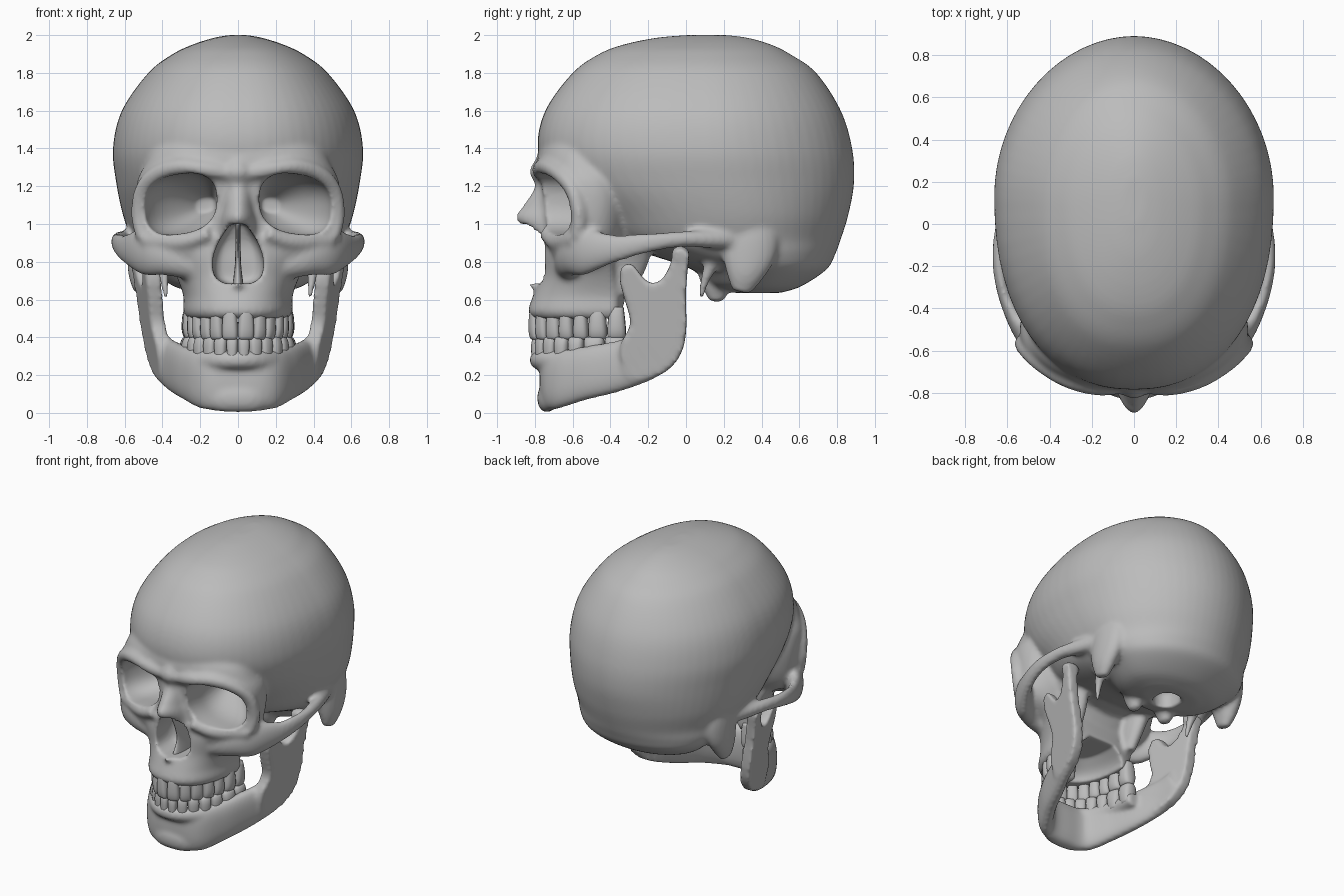
import bpy, bmesh, math
from mathutils import Vector

if "Cube" in bpy.data.objects:
    bpy.data.objects.remove(bpy.data.objects["Cube"])

bone = bpy.data.materials.new("bone grey")
bone.use_nodes = True
grey = (0.5, 0.5, 0.5, 1)
bone.diffuse_color = grey
bone.node_tree.nodes["Principled BSDF"].inputs["Base Color"].default_value = grey


def spline(points, steps=6):
    """Catmull-Rom samples through tuples of any length."""
    pts = [Vector(p) for p in points]
    pts = [pts[0] * 2 - pts[1]] + pts + [pts[-1] * 2 - pts[-2]]
    out = []
    for a, b, c, d in zip(pts, pts[1:], pts[2:], pts[3:]):
        for i in range(steps):
            t = i / steps
            out.append(b + (c - a) * (t / 2) + (a * 2 - b * 5 + c * 4 - d) * (t * t / 2)
                       + (b * 3 - a - c * 3 + d) * (t ** 3 / 2))
    return out + [pts[-2]]


def unit_ring(n, count=64):
    """Superellipse outline."""
    def power(v):
        return math.copysign(abs(v) ** (2 / n), v)
    angles = [math.tau * i / count for i in range(count)]
    return [(power(math.cos(a)), power(math.sin(a))) for a in angles]


def skin(bm, rings):
    rows = [[bm.verts.new(p) for p in ring] for ring in rings]
    for low, high in zip(rows, rows[1:]):
        for i in range(len(low)):
            j = (i + 1) % len(low)
            bm.faces.new((low[i], low[j], high[j], high[i]))
    bm.faces.new(rows[0][::-1])
    bm.faces.new(rows[-1])


def slices(bm, sections, n=2.3, back_n=2.3, widest=0.55):
    """Stack of egg outlines: height, front, back, half width."""
    outline = unit_ring(back_n)[:32] + unit_ring(n)[32:]
    rings = []
    for z, front, back, w in spline(sections):
        mid = front + widest * (back - front)
        rings.append([(w * c, mid + s * (back - mid if s > 0 else mid - front), z)
                      for c, s in outline])
    skin(bm, rings)


def tube(bm, path, ref=(0, 0, 1), n=2, steps=6):
    """Sweep along x, y, z with side radius and upward radius."""
    samples = spline(path, steps)
    centres = [Vector(p[:3]) for p in samples]
    rings = []
    for i, p in enumerate(samples):
        along = centres[min(i + 1, len(centres) - 1)] - centres[max(i - 1, 0)]
        side = along.cross(Vector(ref)).normalized()
        up = side.cross(along).normalized()
        rings.append([centres[i] + side * p[3] * c + up * p[4] * s
                      for c, s in unit_ring(n, 24)])
    skin(bm, rings)


def mirror(bm):
    source = list(bm.verts) + list(bm.edges) + list(bm.faces)
    copy = bmesh.ops.duplicate(bm, geom=source)["geom"]
    for item in copy:
        if isinstance(item, bmesh.types.BMVert):
            item.co.x *= -1


def make(name, bm):
    bmesh.ops.recalc_face_normals(bm, faces=bm.faces)
    mesh = bpy.data.meshes.new(name)
    bm.to_mesh(mesh)
    bm.free()
    mesh.materials.append(bone)
    mesh.shade_smooth()
    obj = bpy.data.objects.new(name, mesh)
    bpy.context.collection.objects.link(obj)
    return obj


def fuse(obj, voxel, relax, cutters=()):
    """Merge overlapping volumes, carve hollows, soften and bake."""
    def remesh(size):
        mod = obj.modifiers.new("fuse", "REMESH")
        mod.mode, mod.voxel_size, mod.use_smooth_shade = "VOXEL", size, True
    remesh(voxel)
    for cutter in cutters:
        cutter.hide_render = True
        mod = obj.modifiers.new("carve", "BOOLEAN")
        mod.operation, mod.solver, mod.object = "DIFFERENCE", "EXACT", cutter
    if cutters:
        remesh(voxel * 0.8)
    mod = obj.modifiers.new("soften", "SMOOTH")
    mod.factor, mod.iterations = 0.5, relax
    graph = bpy.context.evaluated_depsgraph_get()
    mesh = bpy.data.meshes.new_from_object(obj.evaluated_get(graph))
    obj.modifiers.clear()
    obj.data = mesh
    mesh.materials.clear()
    mesh.materials.append(bone)
    mesh.shade_smooth()
    for cutter in cutters:
        bpy.data.objects.remove(cutter)


def arch(a, b, back=-0.32, centre=-0.38):
    """Half of a dental arch, from the midline backwards."""
    curve = [Vector((a * math.sin(t), centre - b * math.cos(t), 0))
             for t in (math.pi / 2 * i / 60 for i in range(61))]
    return curve + [Vector((a, back, 0))]


# Paired parts of the skull, built on the left and mirrored
skull = bmesh.new()
# brow ridge running down to the cheek
brow = [(.05, -.765, 1.27), (.17, -.775, 1.29), (.31, -.74, 1.305), (.43, -.67, 1.265),
        (.505, -.6, 1.18), (.525, -.565, 1.05), (.5, -.575, .93)]
tube(skull, [p + (.042, .04) for p in brow], ref=(0, 1, 0))
# lower orbital margin
tube(skull, [(.5, -.585, .92, .04, .04), (.3, -.69, .905, .035, .04), (.15, -.74, .95, .04, .04)])
# cheekbone and arch
tube(skull, [(.23, -.62, .78, .08, .08), (.37, -.61, .83, .07, .105), (.49, -.54, .855, .062, .125),
             (.595, -.38, .87, .036, .075), (.638, -.2, .9, .032, .052),
             (.62, -.02, .92, .04, .042), (.56, .16, .92, .05, .05), (.5, .32, .92, .05, .05)])
# mastoid, styloid and occipital condyle
tube(skull, [(.44, .34, 1.1, .1, .1), (.49, .34, .96, .085, .15), (.51, .33, .84, .075, .145),
             (.52, .31, .73, .06, .1), (.52, .29, .64, .03, .05)], ref=(0, 1, 0))
tube(skull, [(.4, .14, .8, .04, .04), (.39, .1, .7, .025, .025), (.38, .08, .61, .015, .015)],
     ref=(0, 1, 0))
tube(skull, [(.13, .14, .75, .06, .08), (.13, .16, .66, .055, .07), (.13, .16, .59, .03, .04)],
     ref=(0, 1, 0))
# wing between temple and upper jaw
tube(skull, [(.34, -.36, 1.05, .1, .16), (.26, -.31, .86, .07, .13), (.23, -.34, .63, .04, .06)],
     ref=(0, 1, 0))
mirror(skull)

# Braincase
slices(skull, [(.635, .24, .5, .2), (.67, .12, .61, .34), (.76, .03, .745, .46),
               (.84, -.2, .79, .53), (.92, -.42, .82, .565), (1.05, -.55, .86, .61),
               (1.22, -.72, .89, .645), (1.4, -.785, .88, .662), (1.6, -.745, .82, .615),
               (1.8, -.6, .69, .475), (1.9, -.46, .55, .345), (1.95, -.33, .45, .24),
               (1.985, -.16, .33, .13), (2, 0, .22, .05)], n=2.25, back_n=1.95)
# Skull base
tube(skull, [(0, -.4, .96, .3, .12), (0, -.05, .92, .28, .1), (0, .25, .74, .2, .08)])
# Upper face
slices(skull, [(.76, -.7, -.34, .34), (.85, -.735, -.32, .48), (.95, -.74, -.28, .52),
               (1.1, -.75, -.25, .54), (1.22, -.77, -.25, .535), (1.3, -.79, -.25, .5),
               (1.4, -.775, -.25, .45), (1.5, -.7, -.25, .36)], widest=.5)
# Upper jaw
slices(skull, [(.5, -.81, -.33, .27), (.54, -.835, -.32, .29), (.62, -.81, -.32, .29),
               (.72, -.775, -.34, .325), (.84, -.765, -.36, .39), (.95, -.75, -.36, .42)],
       widest=.85)
# Nasal bones
slices(skull, [(.72, -.765, -.5, .2), (.85, -.79, -.5, .18), (.95, -.83, -.5, .14),
               (1.03, -.9, -.5, .11), (1.1, -.86, -.5, .1), (1.2, -.8, -.5, .115),
               (1.28, -.83, -.5, .15), (1.38, -.77, -.5, .1)], n=1.8, widest=.7)
# Nasal spine
tube(skull, [(0, -.72, .66, .06, .03), (0, -.78, .67, .035, .025), (0, -.83, .685, .016, .016)])
skull = make("skull", skull)

# Hollows: eye sockets
cutters = []
for side in (1, -1):
    socket = bmesh.new()
    skin(socket, [[(side * (cx + rx * c), y, cz + rz * s - .13 * rx * c)
                   for c, s in unit_ring(2.5)]
                  for y, cx, cz, rx, rz in spline([
                      (-1.05, .31, 1.105, .2, .16), (-.7, .31, 1.105, .198, .158),
                      (-.5, .27, 1.1, .17, .14), (-.28, .17, 1.1, .05, .04)])])
    cutters.append(make("socket_cutter", socket))
# Nasal opening
nose = bmesh.new()
slices(nose, [(.685, -1, -.58, .07), (.72, -1, -.56, .12), (.8, -1, -.56, .135),
              (.9, -1, -.56, .105), (1, -1, -.6, .04)], n=5, back_n=5, widest=.5)
# Palate and spinal opening
palate = bmesh.new()
slices(palate, [(.4, -.72, -.2, .18), (.53, -.71, -.2, .18), (.62, -.6, -.25, .1)], widest=.7)
spinal = bmesh.new()
slices(spinal, [(.5, .24, .42, .08), (.72, .24, .42, .08), (.76, .28, .38, .04)])
cutters += [make("nose_cutter", nose), make("palate_cutter", palate),
            make("spinal_cutter", spinal)]
fuse(skull, .0157, 5, cutters)

# Nasal septum
septum = bmesh.new()
slices(septum, [(.67, -.74, -.5, .03), (.8, -.7, -.5, .016), (1, -.78, -.5, .014)])
make("nasal_septum", septum)

# Lower jaw: ramus plates leaning outwards
jaw = bmesh.new()
outline = [(.02, .85), (-.06, .85), (-.085, .78), (-.125, .71), (-.18, .685), (-.23, .72),
           (-.29, .79), (-.34, .77), (-.35, .7), (-.325, .6), (-.295, .47), (-.35, .34),
           (-.3, .18), (-.14, .2), (-.04, .29), (0, .42), (0, .65)]
outline = spline(outline + outline[:1], 4)[:-1]
skin(jaw, [[(.435 + .15 * (z - .3) + .2 * (y + .1) + side, y, z) for y, z in outline]
           for side in (-.04, .04)])
# condyle heads
tube(jaw, [(.46, -.03, .835, .03, .03), (.52, -.03, .845, .048, .04), (.575, -.03, .84, .03, .03)])
mirror(jaw)
# jaw body
half = [(.16, -.7, .172, .055, .155), (.26, -.56, .205, .055, .142), (.335, -.38, .243, .052, .135),
        (.4, -.21, .293, .045, .12), (.425, -.08, .36, .04, .09)]
flipped = [(-p[0],) + p[1:] for p in reversed(half)]
tube(jaw, flipped + [(0, -.72, .165, .055, .155)] + half, n=2.4)
# chin
tube(jaw, [(-.2, -.675, .085, .035, .05), (-.1, -.73, .08, .045, .072), (0, -.738, .078, .05, .076),
           (.1, -.73, .08, .045, .072), (.2, -.675, .085, .035, .05)])
# tooth-bearing ridge
ridge = arch(.27, .4)[5::8]
ridge = [(-p.x, p.y) for p in reversed(ridge)] + [(p.x, p.y) for p in ridge]
tube(jaw, [(x, y, .28, .05, .05) for x, y in ridge], steps=2)
fuse(make("lower_jaw", jaw), .0137, 9)


def teeth(name, curve, root, tip, widths):
    """Rounded crowns spaced by distance along the arch."""
    bm = bmesh.new()
    travelled = 0
    for i, width in enumerate(widths):
        target = travelled + width / 2
        travelled += width
        for a, b in zip(curve, curve[1:]):
            step = (b - a).length
            if target <= step:
                break
            target -= step
        along = (b - a).normalized()
        out = Vector((along.y, -along.x, 0))
        centre = a + along * target
        depth = .032 if i < 3 else .042 if i < 5 else .05
        rings = []
        for f, wide, deep in spline([(0, .75, .7), (.3, .88, .95), (.7, 1, 1),
                                     (.94, .93, .75), (1, .7, .4)], 3):
            z = Vector((0, 0, root + (tip - root) * f))
            rings.append([centre + z + along * c * wide * width / 2 + out * s * deep * depth
                          for c, s in unit_ring(2.8, 16)])
        skin(bm, rings)
    mirror(bm)
    make(name, bm)


teeth("upper_teeth", arch(.248, .425), .56, .388, [.085, .075, .08, .08, .08, .1, .1])
teeth("lower_teeth", arch(.258, .41), .26, .402, [.06, .07, .075, .08, .085, .11, .11])
